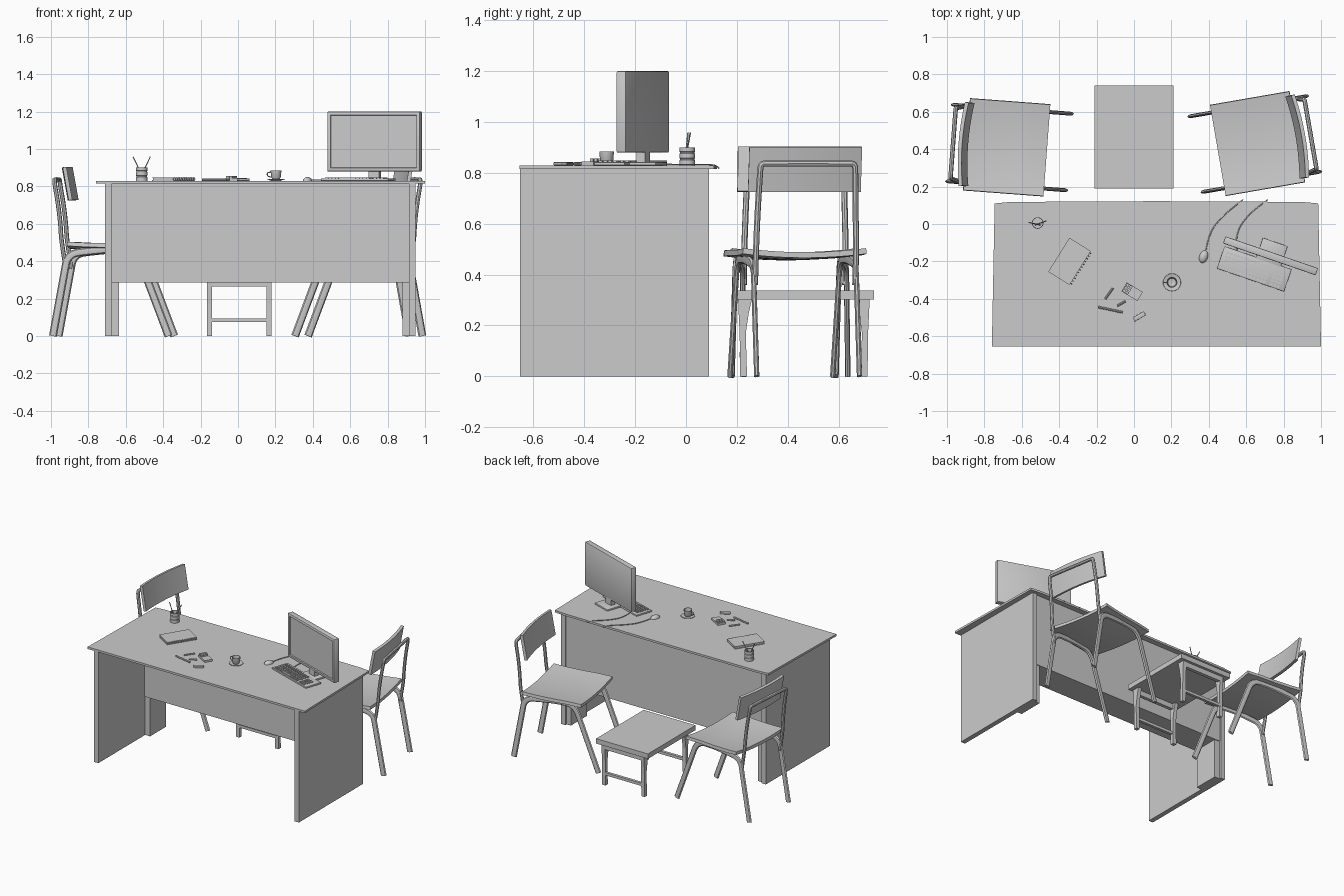
import bpy, bmesh, math
from mathutils import Matrix, Vector

if "Cube" in bpy.data.objects:
    bpy.data.objects.remove(bpy.data.objects["Cube"])

TOP = 0.83  # desk surface height


def place(x, y, z=0.0, deg=0.0):
    return Matrix.Translation((x, y, z)) @ Matrix.Rotation(math.radians(deg), 4, 'Z')


def finish(name, bm, M=Matrix(), smooth=False):
    bmesh.ops.recalc_face_normals(bm, faces=bm.faces)
    me = bpy.data.meshes.new(name)
    bm.to_mesh(me)
    bm.free()
    ob = bpy.data.objects.new(name, me)
    bpy.context.collection.objects.link(ob)
    ob.matrix_world = M
    if smooth:
        bpy.ops.object.select_all(action='DESELECT')
        ob.select_set(True)
        bpy.context.view_layer.objects.active = ob
        bpy.ops.object.shade_smooth_by_angle(angle=math.radians(35))
    return ob


def add_box(bm, x0, x1, y0, y1, z0, z1):
    m = Matrix.Translation(((x0 + x1) / 2, (y0 + y1) / 2, (z0 + z1) / 2))
    return bmesh.ops.create_cube(bm, size=1, matrix=m @ Matrix.Diagonal((x1 - x0, y1 - y0, z1 - z0, 1)))


def box(name, dims, M=Matrix(), bevel=0.0):
    bm = bmesh.new()
    add_box(bm, *dims)
    if bevel:
        bmesh.ops.bevel(bm, geom=bm.edges[:], offset=bevel, segments=2, profile=0.5, affect='EDGES')
    return finish(name, bm, M, bevel > 0)


def prism(name, pts, lo, hi, M=Matrix(), axis='Z'):
    bm = bmesh.new()
    put = (lambda a, b: (a, b, lo)) if axis == 'Z' else (lambda a, b: (lo, a, b))
    f = bm.faces.new([bm.verts.new(put(*p)) for p in pts])
    r = bmesh.ops.extrude_face_region(bm, geom=[f])
    v = Vector((0, 0, hi - lo)) if axis == 'Z' else Vector((hi - lo, 0, 0))
    bmesh.ops.translate(bm, verts=[e for e in r['geom'] if isinstance(e, bmesh.types.BMVert)], vec=v)
    return finish(name, bm, M)


def tube(name, pts, radius, M=Matrix(), flat=1.0, shift=0.0, sides=2, straight=False):
    cu = bpy.data.curves.new(name, 'CURVE')
    cu.dimensions = '3D'
    cu.bevel_depth, cu.bevel_resolution, cu.use_fill_caps = radius, sides, True
    sp = cu.splines.new('POLY' if straight else 'NURBS')
    sp.points.add(len(pts) - 1)
    for p, co in zip(sp.points, pts):
        p.co = (*co, 1)
    if not straight:
        sp.use_endpoint_u, sp.order_u, sp.resolution_u = True, 3, 6
    tmp = bpy.data.objects.new(name, cu)
    bpy.context.collection.objects.link(tmp)
    bpy.context.view_layer.update()
    me = bpy.data.meshes.new_from_object(tmp.evaluated_get(bpy.context.evaluated_depsgraph_get()))
    bm = bmesh.new()
    bm.from_mesh(me)
    bpy.data.objects.remove(tmp)
    for v in bm.verts:
        v.co.y = v.co.y * flat + shift
    return finish(name, bm, M, True)


def lathe(name, prof, M, n=24):
    bm = bmesh.new()
    vs = [bm.verts.new((r, 0, z)) for r, z in prof]
    es = [bm.edges.new(p) for p in zip(vs, vs[1:])]
    bmesh.ops.spin(bm, geom=vs + es, cent=(0, 0, 0), axis=(0, 0, 1), angle=math.tau, steps=n)
    bmesh.ops.remove_doubles(bm, verts=bm.verts, dist=1e-5)
    return finish(name, bm, M, True)


# Desk
prism('desk_top', [(-.76, -.655), (1.0, -.655), (.985, .11), (.9, .118), (.12, .122),
                   (-.66, .118), (-.745, .11)], .815, TOP)
for name, x0, x1, p0, p1 in (('left', -.71, -.675, -.675, -.635), ('right', .915, .95, .88, .915)):
    box(f'{name}_side_panel', (x0, x1, -.652, .09, 0, .815))
    box(f'{name}_inner_post', (p0, p1, -.11, .075, 0, .815))
box('modesty_panel', (-.676, .916, -.12, .08, .285, .815))

# Low stool with sabre-shaped legs
box('stool_top', (-.21, .21, .19, .74, .302, .338))
for x in (-.165, .152):
    for y, s in ((.205, 1), (.722, -1)):
        prof = [(0, .305), (.055, .305), (.042, .25), (.03, .17), (.035, 0), (.008, 0), (.006, .17), (.002, .25)]
        prism('stool_leg', [(y + s * a, z) for a, z in prof], x, x + .027, axis='X')
for y in (.21, .695):
    box('stool_stretcher', (-.15, .165, y, y + .02, .075, .095))
    box('stool_top_rail', (-.15, .165, y, y + .025, .265, .303))


# Chairs, facing local +x
def sheet(name, f, thick, M, nu=10, nv=14):
    bm = bmesh.new()
    g = [[bm.verts.new(f(2 * i / nu - 1, 2 * j / nv - 1)) for j in range(nv + 1)] for i in range(nu + 1)]
    for i in range(nu):
        for j in range(nv):
            bm.faces.new((g[i][j], g[i + 1][j], g[i + 1][j + 1], g[i][j + 1]))
    bmesh.ops.recalc_face_normals(bm, faces=bm.faces)
    bmesh.ops.solidify(bm, geom=bm.faces[:], thickness=thick)
    return finish(name, bm, M, True)


def chair(M):
    sheet('seat', lambda u, v: (.215 * u, .245 * v, .48 + .016 * v * v + .008 * u * u - .02 * max(0, u - .5)),
          .022, M)
    sheet('backrest', lambda u, v: (-.243 - .016 * u + .018 * v * v, .225 * v, .813 + .088 * u), .02, M)
    arch = [(-.295, 0, 0), (-.235, 0, .33), (-.215, 0, .44), (-.09, 0, .455), (.02, 0, .465),
            (.15, 0, .46), (.2, 0, .33), (.325, 0, 0)]
    for y in (-.205, .205):
        tube('leg_arch', arch, .021, M, flat=.5, shift=y)
    side = [(-.225, .2, .36), (-.25, .2, .5), (-.255, .197, .6), (-.27, .193, .72), (-.285, .19, .8), (-.288, .188, .835)]
    bar = side + [(-.288, .165, .837), (-.288, -.165, .837)] + [(x, -y, z) for x, y, z in reversed(side)]
    tube('back_frame', bar, .012, M)


chair(place(-.68, .41, 0, -4.3))
chair(place(.66, .43, 0, 189.8))

# Monitor with recessed screen
MON = place(.73, -.17, 0, -19)
bm = bmesh.new()
add_box(bm, -.262, .262, -.02, .02, .88, 1.2)
bmesh.ops.bevel(bm, geom=bm.edges[:], offset=.005, segments=2, profile=.5, affect='EDGES')
bm.normal_update()
front = max((f for f in bm.faces if f.normal.y < -.9), key=lambda f: f.calc_area())
bmesh.ops.inset_region(bm, faces=[front], thickness=.02)
bmesh.ops.inset_region(bm, faces=[front], thickness=.003, depth=-.008)
finish('monitor', bm, MON, True)
box('monitor_neck', (-.03, .03, -.015, .02, .84, .89), MON)
box('monitor_base', (-.07, .07, -.04, .078, TOP, .842), MON, .002)

# Keyboard
KEY = place(.643, -.24, TOP, -19)
box('keyboard', (-.19, .19, -.063, .063, 0, .012), KEY, .002)
bm = bmesh.new()
for row, y in enumerate((.035, .012, -.008, -.028, -.048)):
    for c in range(13):
        if row == 4 and 3 < c < 8:
            continue
        x = -.168 + c * .0195
        add_box(bm, x, x + .015, y - .007, y + .007, .01, .018)
    for c in range(3):
        if row:
            x = .105 + c * .0195
            add_box(bm, x, x + .015, y - .007, y + .007, .01, .018)
add_box(bm, -.09, -.012, -.055, -.041, .01, .018)
finish('keys', bm, KEY)

# Mouse and cables
bm = bmesh.new()
bmesh.ops.create_uvsphere(bm, u_segments=16, v_segments=10, radius=1,
                          matrix=Matrix.Diagonal((.023, .035, .02, 1)))
bmesh.ops.bisect_plane(bm, geom=bm.verts[:] + bm.edges[:] + bm.faces[:], plane_co=(0, 0, 0),
                       plane_no=(0, 0, -1), clear_outer=True)
bmesh.ops.holes_fill(bm, edges=bm.edges[:])
finish('mouse', bm, place(.372, -.175, TOP, -18), True)
tube('mouse_cable', [(.385, -.14, .833), (.4, -.05, .833), (.47, .04, .833), (.57, .12, .833), (.582, .13, .818)],
     .003, sides=1)
tube('keyboard_cable', [(.55, -.14, .835), (.54, -.06, .833), (.6, .04, .833), (.7, .12, .833), (.715, .13, .818)],
     .003, sides=1)

# Coffee cup and saucer
CUP = place(.203, -.312, TOP)
lathe('saucer', [(0, 0), (.025, 0), (.048, .008), (.047, .01), (.025, .004), (0, .004)], CUP)
lathe('cup', [(0, .006), (.018, .006), (.026, .02), (.029, .054), (.026, .054), (.022, .02), (0, .014)], CUP)
tube('cup_handle', [(-.024, 0, .045), (-.047, 0, .048), (-.047, 0, .022), (-.023, 0, .02)], .003, CUP)

# Spiral notebook
BOOK = place(-.345, -.2, TOP, -32)
box('notebook_pages', (-.063, .063, -.105, .105, .003, .015), BOOK)
for z in (0, .015):
    box('notebook_cover', (-.067, .067, -.107, .107, z, z + .003), BOOK)
bm = bmesh.new()
for i in range(12):
    m = Matrix.Translation((.067, -.096 + i * .0175, .01)) @ Matrix.Rotation(math.pi / 2, 4, 'X')
    bmesh.ops.create_cone(bm, cap_ends=True, segments=10, radius1=.009, radius2=.009, depth=.005, matrix=m)
finish('notebook_rings', bm, BOOK, True)

# Banded pencil pot with pencils
POT = place(-.515, .005, TOP)
lathe('pencil_pot', [(0, 0), (.031, 0), (.031, .02), (.028, .022), (.028, .026), (.031, .028), (.031, .046),
                     (.028, .048), (.028, .052), (.031, .054), (.031, .07), (.027, .07), (.027, .006), (0, .006)], POT)
for s, y in ((-1, .003), (1, .012)):
    tube('pencil', [(-s * .012, -.01, .008), (s * .046, y, .128)], .003, POT, straight=True)

# Loose stationery
PAD = place(-.01, -.362, TOP, -31)
box('card_box', (-.05, .05, -.028, .028, 0, .014), PAD)
bm = bmesh.new()
for i in range(2):
    for j in range(3):
        add_box(bm, -.047 + i * .02, -.031 + i * .02, -.025 + j * .018, -.011 + j * .018, .013, .026)
finish('card_box_blocks', bm, PAD)
for name, a, b in (('pen', (-.192, -.444), (-.06, -.472)), ('crayon', (-.112, -.342), (-.155, -.402)),
                   ('pencil_stub', (-.045, -.412), (-.09, -.438))):
    tube(name, [(*a, TOP + .006), (*b, TOP + .006)], .006, straight=True)
box('eraser', (-.034, .034, -.012, .012, 0, .012), place(.028, -.494, TOP, 30), .002)
